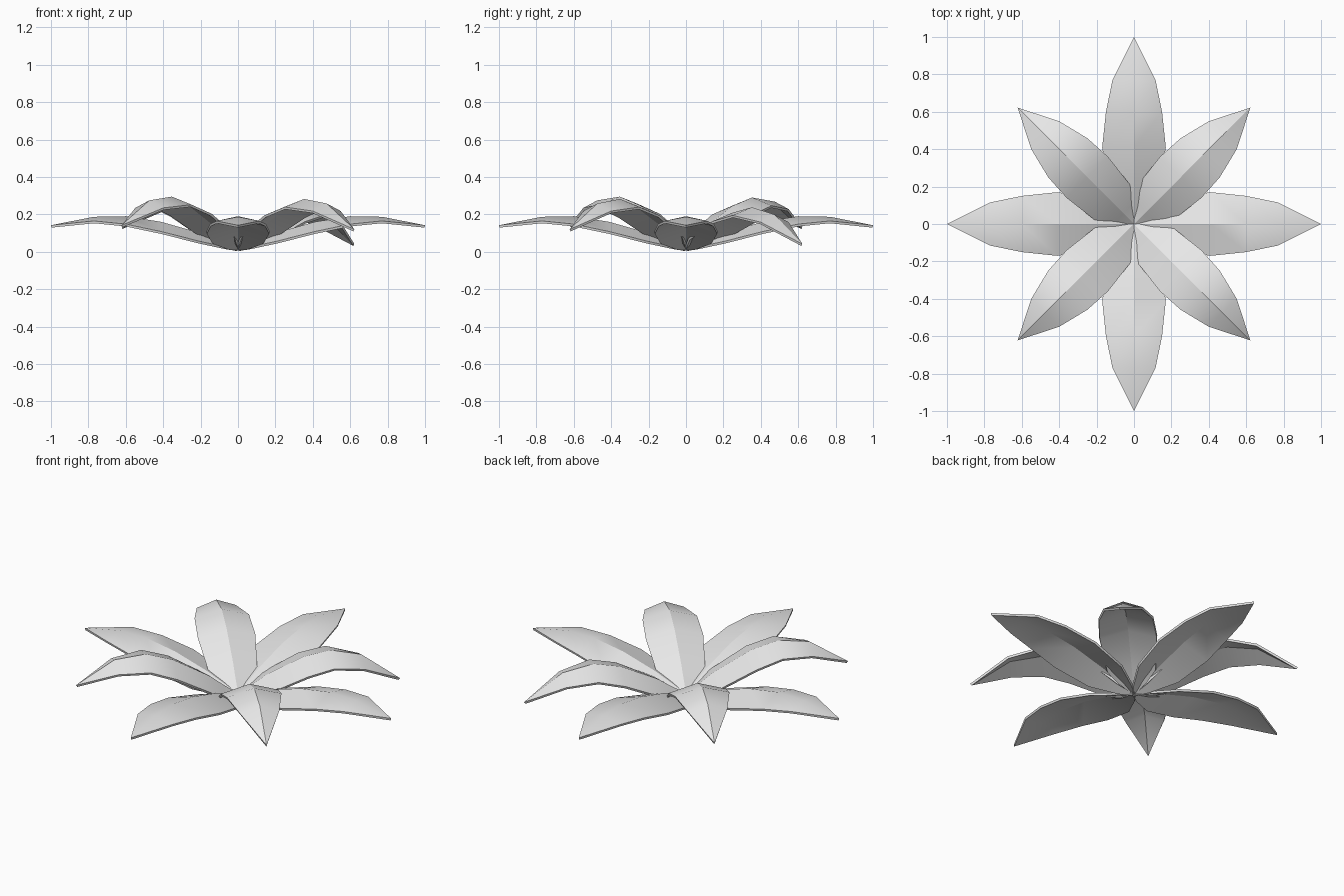
import bpy
import bmesh
import math

cube = bpy.data.objects.get("Cube")
if cube:
    bpy.data.objects.remove(cube)

# One plain grey for the whole flower
grey = bpy.data.materials.new("light_grey")
grey.use_nodes = True
color = (0.8, 0.8, 0.8, 1)
grey.diffuse_color = color
grey.node_tree.nodes["Principled BSDF"].inputs["Base Color"].default_value = color

# Stations along a petal: distance, half width, ridge height, edge drop
LOW = [(0, 0.015, 0.02, 0.004), (0.06, 0.06, 0.045, 0.02), (0.2, 0.14, 0.1, 0.045),
       (0.41, 0.17, 0.16, 0.052), (0.6, 0.15, 0.19, 0.042), (0.77, 0.115, 0.187, 0.022)]
HIGH = [(0, 0.015, 0.025, 0.004), (0.08, 0.08, 0.08, 0.03), (0.15, 0.132, 0.135, 0.045),
        (0.354, 0.156, 0.25, 0.047), (0.5, 0.148, 0.295, 0.043), (0.67, 0.106, 0.275, 0.04)]


def petal(name, stations, tip, angle, tilt=0):
    """Ridged leaf shape along +x, turned about z to its place."""
    bm = bmesh.new()
    rows = []
    for r, w, z, drop in stations:
        z += tilt * r
        rows.append([bm.verts.new(p) for p in
                     ((r, w, z - drop), (r, 0, z), (r, -w, z - drop))])
    for a, b in zip(rows, rows[1:]):
        for i in range(2):
            bm.faces.new((a[i], a[i + 1], b[i + 1], b[i]))
    end = bm.verts.new((tip[0], 0, tip[1] + tilt * tip[0]))
    for i in range(2):
        bm.faces.new((rows[-1][i], rows[-1][i + 1], end))
    bmesh.ops.recalc_face_normals(bm, faces=bm.faces)
    if sum(f.normal.z for f in bm.faces) < 0:
        bmesh.ops.reverse_faces(bm, faces=bm.faces)
    mesh = bpy.data.meshes.new(name)
    bm.to_mesh(mesh)
    bm.free()
    mesh.materials.append(grey)
    obj = bpy.data.objects.new(name, mesh)
    bpy.context.collection.objects.link(obj)
    obj.rotation_euler.z = math.radians(angle)
    # Thin skin below the upper surface
    skin = obj.modifiers.new("thickness", "SOLIDIFY")
    skin.thickness = 0.013
    skin.offset = -1
    bpy.ops.object.select_all(action="DESELECT")
    obj.select_set(True)
    bpy.context.view_layer.objects.active = obj
    bpy.ops.object.modifier_apply(modifier=skin.name)
    bpy.ops.object.shade_smooth_by_angle(angle=math.radians(30))


# Lower ring of long petals
for i, side in enumerate(("left", "back", "right", "front")):
    petal("lower_petal_" + side, LOW, (1, 0.142), 90 * i)

# Upper ring of arched petals, each leaning a little differently
LEAN = {"back_left": -0.114, "back_right": -0.01, "front_right": 0, "front_left": -0.025}
for i, (side, tilt) in enumerate(LEAN.items()):
    petal("upper_petal_" + side, HIGH, (0.88, 0.142), 45 + 90 * i, tilt)
